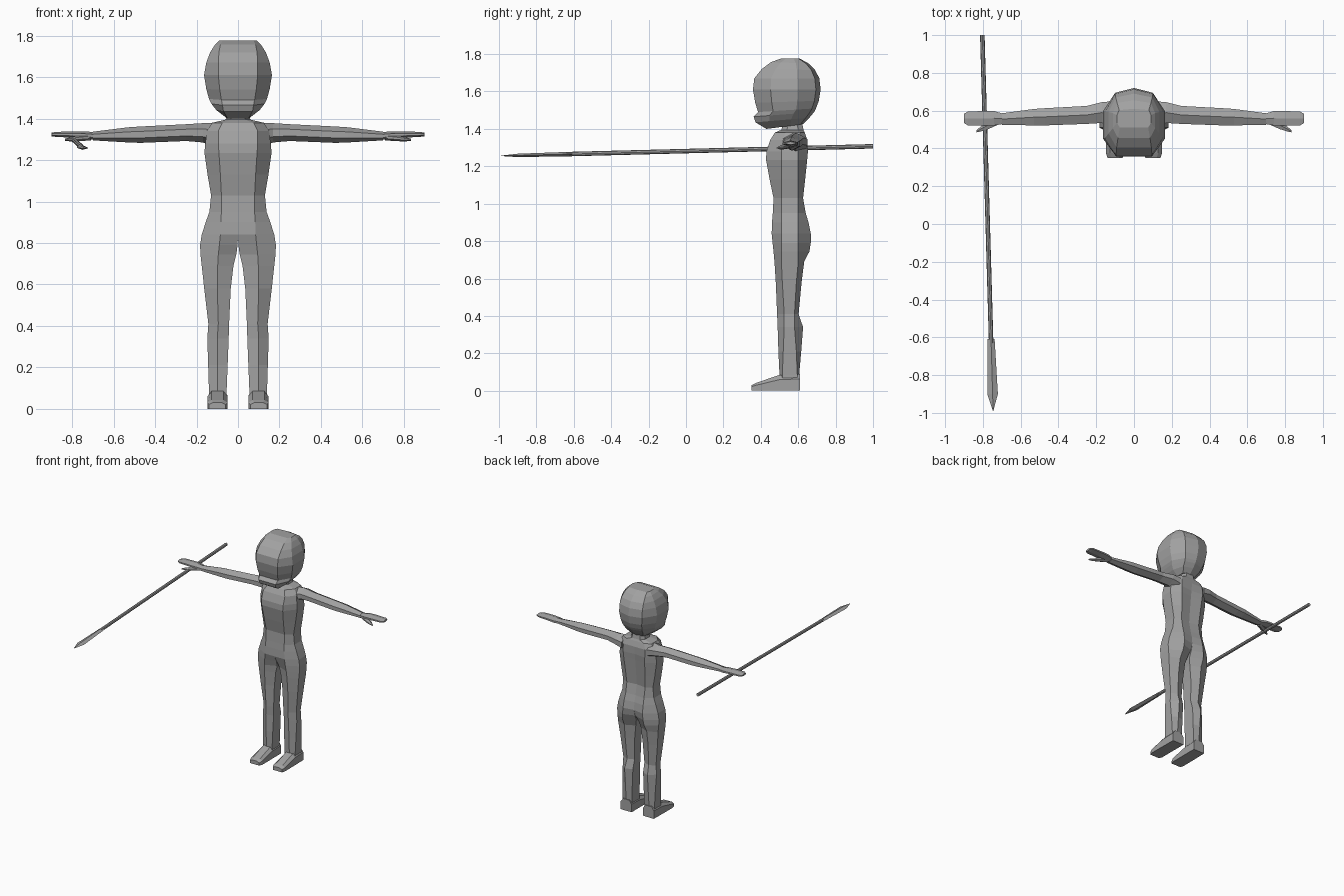
import bpy, bmesh, math
from mathutils import Vector

grey = bpy.data.materials.new("plain grey")
grey.diffuse_color = (0.36, 0.36, 0.36, 1)


def add_loft(bm, rings, closed=True, cap_start=False, cap_end=False):
    """Skin a list of equal-length point rings."""
    vs = [[bm.verts.new(p) for p in ring] for ring in rings]
    n = len(rings[0])
    for a, b in zip(vs, vs[1:]):
        for i in range(n if closed else n - 1):
            j = (i + 1) % n
            bm.faces.new((a[i], a[j], b[j], b[i]))
    if cap_start:
        bm.faces.new(vs[0])
    if cap_end:
        bm.faces.new(vs[-1])


def finish(name, bm, mirror=True):
    bmesh.ops.remove_doubles(bm, verts=bm.verts, dist=0.0005)
    bmesh.ops.recalc_face_normals(bm, faces=bm.faces)
    mesh = bpy.data.meshes.new(name)
    bm.to_mesh(mesh)
    bm.free()
    mesh.materials.append(grey)
    ob = bpy.data.objects.new(name, mesh)
    bpy.context.collection.objects.link(ob)
    if mirror:
        m = ob.modifiers.new("mirror", 'MIRROR')
        m.use_clip = True
        m.merge_threshold = 0.001
    return ob


def half(z, yf, yb, w, f, s1=0.51, s2=0.60, xi=0, inf=0, inb=0):
    """Half cross-section of the body, from inner front round to inner back."""
    return [(xi, yf + inf, z), (f, yf, z), (w, s1, z),
            (w, s2, z), (f, yb, z), (xi, yb - inb, z)]


# torso, neck to hips, and leg sharing the hip section
hip = half(0.84, 0.458, 0.667, 0.175, 0.085, inb=0.015)
torso = [
    half(1.44, 0.525, 0.62, 0.05, 0.03, 0.55, 0.59),
    half(1.395, 0.51, 0.628, 0.06, 0.035, 0.54, 0.60),
    half(1.38, 0.475, 0.635, 0.125, 0.075, 0.53, 0.61),
    half(1.34, 0.45, 0.648, 0.15, 0.095, 0.52, 0.61),
    half(1.28, 0.43, 0.652, 0.158, 0.095, inb=0.01),
    half(1.235, 0.428, 0.648, 0.162, 0.092, inb=0.012),
    half(1.13, 0.447, 0.637, 0.147, 0.085, inb=0.012),
    half(1.03, 0.468, 0.626, 0.13, 0.08, inb=0.01),
    half(0.95, 0.464, 0.64, 0.138, 0.08, inb=0.008),
    half(0.90, 0.46, 0.655, 0.156, 0.083, inb=0.01),
    hip]
leg = [
    hip,
    half(0.79, 0.463, 0.667, 0.183, 0.09, xi=0.002, inf=0.02, inb=0.03),
    half(0.745, 0.468, 0.66, 0.181, 0.095, xi=0.008, inf=0.035, inb=0.05),
    half(0.69, 0.473, 0.632, 0.175, 0.098, xi=0.022, inf=0.03, inb=0.035),
    half(0.58, 0.48, 0.618, 0.163, 0.10, 0.515, 0.59, 0.035, 0.025, 0.025),
    half(0.41, 0.487, 0.602, 0.143, 0.095, 0.525, 0.58, 0.043, 0.02, 0.02),
    half(0.34, 0.49, 0.626, 0.148, 0.10, 0.525, 0.58, 0.045, 0.02, 0.025),
    half(0.21, 0.494, 0.616, 0.144, 0.10, 0.52, 0.59, 0.05, 0.012, 0.015),
    half(0.085, 0.50, 0.605, 0.14, 0.10, 0.515, 0.595, 0.055, 0.005, 0.005),
    half(0.04, 0.50, 0.604, 0.14, 0.10, 0.515, 0.595, 0.055, 0.005, 0.005)]
bm = bmesh.new()
add_loft(bm, torso, closed=False)
add_loft(bm, leg, cap_end=True)
finish("body", bm)

# feet: wedge with chamfered upper edges
def foot_ring(y, x0, x1, h):
    return [(x0, y, 0), (x1, y, 0), (x1, y, h * 0.7),
            (x1 - 0.02, y, h), (x0 + 0.02, y, h), (x0, y, h * 0.7)]

bm = bmesh.new()
add_loft(bm, [foot_ring(0.35, 0.06, 0.14, 0.03), foot_ring(0.375, 0.05, 0.148, 0.042),
              foot_ring(0.50, 0.05, 0.147, 0.085), foot_ring(0.61, 0.05, 0.145, 0.09)],
         cap_start=True, cap_end=True)
finish("feet", bm)

# arms and hands: six-sided section running outwards
def arm_ring(x, y0, y1, z0, z1, ridge=0.5):
    ym, h = y0 + (y1 - y0) * ridge, z1 - z0
    return [(x, ym, z1), (x, y1, z1 - 0.3 * h), (x, y1, z0 + 0.3 * h),
            (x, ym, z0), (x, y0, z0 + 0.3 * h), (x, y0, z1 - 0.3 * h)]

bm = bmesh.new()
add_loft(bm, [arm_ring(0.11, 0.50, 0.65, 1.265, 1.38),
              arm_ring(0.17, 0.535, 0.645, 1.285, 1.378),
              arm_ring(0.25, 0.53, 0.625, 1.292, 1.373),
              arm_ring(0.47, 0.522, 0.613, 1.283, 1.362),
              arm_ring(0.53, 0.522, 0.609, 1.285, 1.358),
              arm_ring(0.70, 0.525, 0.586, 1.295, 1.337)],
         cap_start=True, cap_end=True)
finish("arms", bm)

bm = bmesh.new()
add_loft(bm, [arm_ring(0.69, 0.53, 0.583, 1.297, 1.335),
              arm_ring(0.74, 0.522, 0.598, 1.302, 1.338),
              arm_ring(0.80, 0.52, 0.598, 1.308, 1.338),
              arm_ring(0.88, 0.522, 0.595, 1.312, 1.336),
              arm_ring(0.90, 0.535, 0.583, 1.315, 1.332)],
         cap_start=True, cap_end=True)
finish("hands", bm)

bm = bmesh.new()
add_loft(bm, [arm_ring(0.71, 0.53, 0.57, 1.295, 1.325),
              arm_ring(0.77, 0.503, 0.545, 1.291, 1.318),
              arm_ring(0.81, 0.49, 0.518, 1.29, 1.31),
              arm_ring(0.835, 0.485, 0.495, 1.293, 1.303)],
         cap_start=True, cap_end=True)
finish("thumbs", bm)

# head: stacked sections, front width f, with a small lip ledge and a chin
def head_ring(zf, zb, yf, yb, w, f):
    d = yb - yf
    pts = [(-f, yf), (0, yf), (f, yf), (w, yf + 0.26 * d), (w, yf + 0.66 * d),
           (f * 1.05, yb - 0.07 * d), (0, yb)]
    pts += [(-x, y) for x, y in reversed(pts[3:6])]
    return [(x, y, zf + (zb - zf) * (y - yf) / d) for x, y in pts]

bm = bmesh.new()
add_loft(bm, [head_ring(1.40, 1.425, 0.43, 0.625, 0.06, 0.05),
              head_ring(1.435, 1.46, 0.372, 0.66, 0.105, 0.07),
              head_ring(1.465, 1.49, 0.362, 0.685, 0.128, 0.075),
              head_ring(1.49, 1.51, 0.385, 0.695, 0.14, 0.08),
              head_ring(1.54, 1.55, 0.37, 0.71, 0.153, 0.088),
              head_ring(1.61, 1.61, 0.358, 0.72, 0.164, 0.095),
              head_ring(1.67, 1.67, 0.365, 0.713, 0.153, 0.095),
              head_ring(1.72, 1.715, 0.405, 0.69, 0.135, 0.092),
              head_ring(1.757, 1.75, 0.455, 0.655, 0.112, 0.085),
              head_ring(1.777, 1.775, 0.51, 0.61, 0.09, 0.075)],
         cap_start=True, cap_end=True)
finish("head", bm, mirror=False)

# spear: shaft and leaf blade along one line
tail, tip = Vector((-0.803, 1.0, 1.307)), Vector((-0.746, -0.99, 1.256))

def spear_ring(y, rx, rz, n):
    c = tail.lerp(tip, (1.0 - y) / 1.99)
    return [(c.x + rx * math.cos(2 * math.pi * i / n), y,
             c.z + rz * math.sin(2 * math.pi * i / n)) for i in range(n)]

bm = bmesh.new()
add_loft(bm, [spear_ring(1.0, 0.012, 0.012, 8), spear_ring(-0.64, 0.012, 0.012, 8)],
         cap_start=True, cap_end=True)
finish("spear_shaft", bm, mirror=False)

bm = bmesh.new()
add_loft(bm, [spear_ring(-0.61, 0.019, 0.012, 4), spear_ring(-0.90, 0.028, 0.009, 4),
              spear_ring(-0.99, 0.001, 0.001, 4)], cap_start=True, cap_end=True)
finish("spear_blade", bm, mirror=False)
